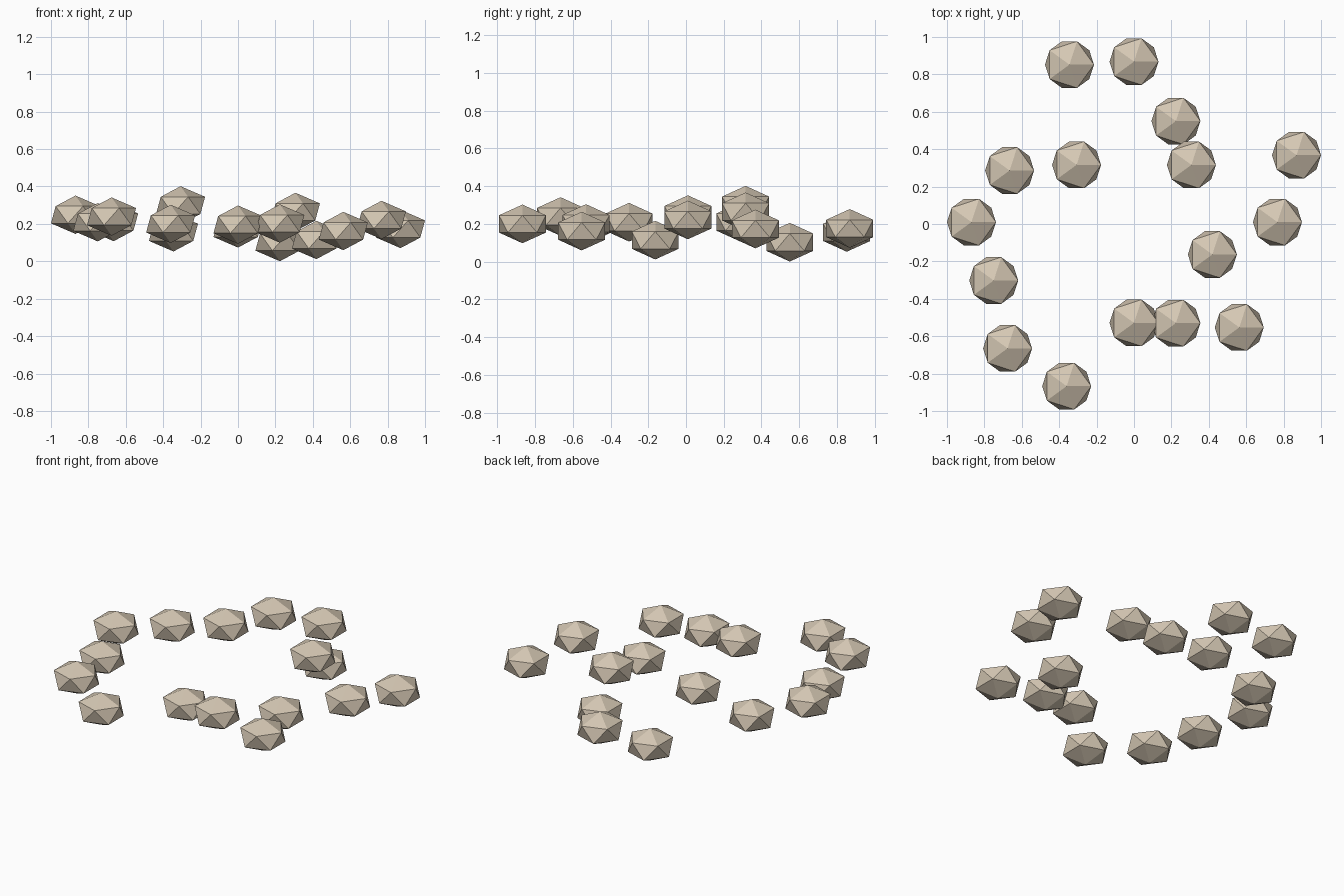
import bpy

# one flat stone colour
mat = bpy.data.materials.new("warm_beige_stone")
mat.diffuse_color = (0.66, 0.57, 0.45, 1.0)

RADIUS = 0.1464      # horizontal radius of each stone
FLATTEN = 0.7        # vertical squash

# centres of the scattered stones
centres = [
    (-0.345, 0.852, 0.155), (0.0, 0.868, 0.176), (0.224, 0.55, 0.103),
    (0.307, 0.316, 0.264), (0.869, 0.368, 0.173), (-0.307, 0.316, 0.299),
    (-0.665, 0.286, 0.21), (-0.869, 0.01, 0.249), (0.767, 0.01, 0.221),
    (0.419, -0.163, 0.114), (-0.75, -0.302, 0.209), (-0.676, -0.665, 0.239),
    (-0.36, -0.867, 0.2), (0.0, -0.529, 0.196), (0.224, -0.53, 0.202),
    (0.563, -0.553, 0.162),
]


def add_stone(index, centre):
    """Flattened 20-sided stone with flat faces."""
    bpy.ops.mesh.primitive_ico_sphere_add(subdivisions=1, radius=RADIUS, location=centre)
    stone = bpy.context.object
    stone.name = f"stone_{index:02d}"
    stone.scale.z = FLATTEN
    stone.data.materials.append(mat)


for i, c in enumerate(centres, 1):
    add_stone(i, c)
